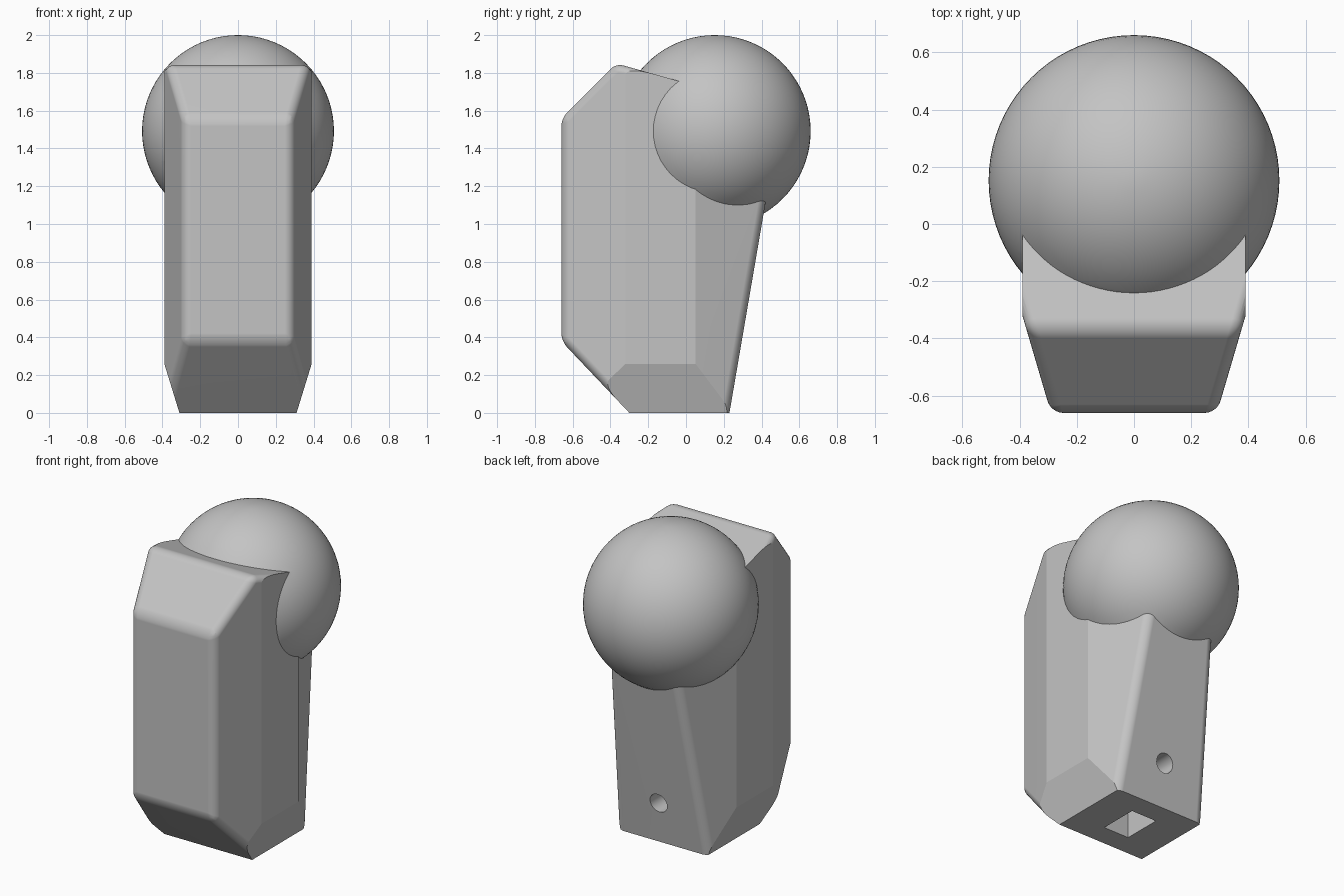
import bpy, bmesh, math
from mathutils import Vector, Matrix

if "Cube" in bpy.data.objects:
    bpy.data.objects.remove(bpy.data.objects["Cube"], do_unlink=True)

grey = bpy.data.materials.new("plain grey")
grey.use_nodes = True
colour = (0.55, 0.55, 0.55, 1)
grey.diffuse_color = colour
grey.node_tree.nodes["Principled BSDF"].inputs["Base Color"].default_value = colour


def make_object(name, bm):
    bmesh.ops.recalc_face_normals(bm, faces=bm.faces)
    mesh = bpy.data.meshes.new(name)
    bm.to_mesh(mesh)
    bm.free()
    mesh.materials.append(grey)
    obj = bpy.data.objects.new(name, mesh)
    bpy.context.collection.objects.link(obj)
    return obj


def box(bm, low, high):
    low, high = Vector(low), Vector(high)
    matrix = Matrix.Translation((low + high) / 2) @ Matrix.Diagonal((*(high - low), 1))
    bmesh.ops.create_cube(bm, size=1, matrix=matrix)


def slice_off(bm, point, normal):
    """Cut away everything beyond a plane and close the opening."""
    bmesh.ops.bisect_plane(bm, geom=bm.verts[:] + bm.edges[:] + bm.faces[:], dist=1e-5,
                           plane_co=point, plane_no=Vector(normal).normalized(), clear_outer=True)
    bmesh.ops.holes_fill(bm, edges=[e for e in bm.edges if e.is_boundary], sides=0)


def slice_both_sides(bm, point, normal):
    for side in (1, -1):
        slice_off(bm, (side * point[0], *point[1:]), (side * normal[0], *normal[1:]))


# Body block: a box trimmed by the planes of its side profile
bm = bmesh.new()
box(bm, (-0.39, -0.66, -0.2), (0.39, 0.9, 2.2))
profile_edges = [((0.23, 0), (0.41, 1.05)), ((-0.05, 1.76), (-0.37, 1.85)),
                 ((-0.37, 1.85), (-0.66, 1.56)), ((-0.66, 0.38), (-0.30, 0))]
for (y1, z1), (y2, z2) in profile_edges:
    slice_off(bm, (0, y1, z1), (0, z2 - z1, y1 - y2))

# Front and back corners taper in plan
for (x1, y1), (x2, y2) in [((0.29, -0.66), (0.39, -0.32)), ((0.39, 0.05), (0.24, 0.42))]:
    slice_both_sides(bm, (x1, y1, 0), (y2 - y1, x1 - x2, 0))

# Round the strong edges, keeping the top crisp along the flat sides
bm.normal_update()
bmesh.ops.recalc_face_normals(bm, faces=bm.faces)


def is_rounded(edge):
    if edge.calc_face_angle(0) < math.radians(25):
        return False
    middle = (edge.verts[0].co + edge.verts[1].co) / 2
    along_side_top = middle.z > 1.5 and middle.y > -0.33
    if min(v.co.z for v in edge.verts) < -0.19 and max(v.co.z for v in edge.verts) < -0.19:
        return False
    return not along_side_top or edge.verts[0].co.z * edge.verts[1].co.z < 1


bmesh.ops.bevel(bm, geom=[e for e in bm.edges if is_rounded(e)], offset=0.042,
                segments=6, profile=0.5, affect='EDGES', clamp_overlap=True)

# Foot taper and flat underside
slice_both_sides(bm, (0.31, 0, 0), (0.26, 0, -0.08))
slice_off(bm, (0, 0, 0), (0, 0, -1))
body = make_object("body_with_ball", bm)

# Ball
bm = bmesh.new()
bmesh.ops.create_uvsphere(bm, u_segments=80, v_segments=40, radius=0.508,
                          matrix=Matrix.Translation((0, 0.152, 1.492)))
ball = make_object("ball", bm)

# Rectangular socket in the underside
bm = bmesh.new()
box(bm, (-0.09, -0.16, -0.1), (0.09, 0.09, 0.5))
socket = make_object("socket_cutter", bm)

# Round screw hole through the back into the socket
bm = bmesh.new()
bmesh.ops.create_cone(bm, cap_ends=True, segments=32, radius1=0.06, radius2=0.06, depth=0.5,
                      matrix=Matrix.Translation((0, 0.25, 0.27)) @ Matrix.Rotation(math.pi / 2, 4, 'X'))
screw_hole = make_object("screw_hole_cutter", bm)

# Merge the ball, cut the holes, then bake the result
for tool, operation in ((ball, 'UNION'), (socket, 'DIFFERENCE'), (screw_hole, 'DIFFERENCE')):
    modifier = body.modifiers.new(tool.name, 'BOOLEAN')
    modifier.object, modifier.operation, modifier.solver = tool, operation, 'EXACT'
graph = bpy.context.evaluated_depsgraph_get()
merged = bpy.data.meshes.new_from_object(body.evaluated_get(graph))
body.modifiers.clear()
body.data = merged
for tool in (ball, socket, screw_hole):
    bpy.data.objects.remove(tool, do_unlink=True)

# Smooth shading with flat panels kept flat
for other in bpy.context.selected_objects:
    other.select_set(False)
body.select_set(True)
bpy.context.view_layer.objects.active = body
bpy.ops.object.shade_smooth_by_angle(angle=math.radians(15))
normals = body.modifiers.new("panel_normals", 'WEIGHTED_NORMAL')
normals.keep_sharp = True
